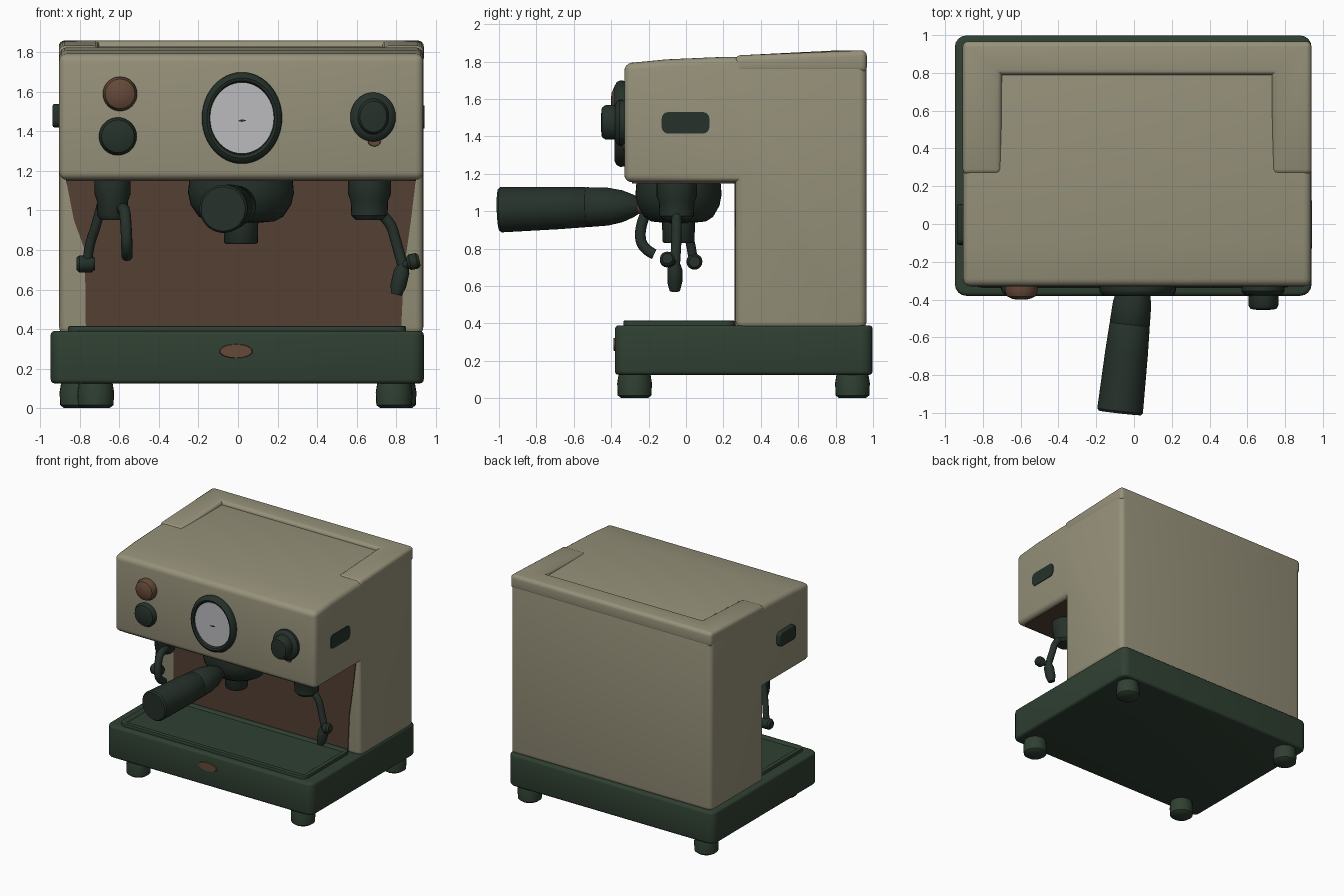
import bpy, bmesh, math
from mathutils import Vector

if "Cube" in bpy.data.objects:
    bpy.data.objects.remove(bpy.data.objects["Cube"])


def material(name, rgb):
    m = bpy.data.materials.new(name)
    m.diffuse_color = (*rgb, 1)
    m.use_nodes = True
    m.node_tree.nodes["Principled BSDF"].inputs["Base Color"].default_value = m.diffuse_color
    return m


CREAM = material("cream_enamel", (0.305, 0.285, 0.195))
GREEN = material("dark_green", (0.029, 0.051, 0.032))
DEEP = material("deep_green_black", (0.019, 0.031, 0.023))
BROWN = material("brown_panel", (0.088, 0.050, 0.032))
COPPER = material("copper", (0.130, 0.067, 0.040))
WHITE = material("dial_white", (0.50, 0.50, 0.52))


def finish(name, bm, mat):
    bmesh.ops.recalc_face_normals(bm, faces=bm.faces)
    me = bpy.data.meshes.new(name)
    bm.to_mesh(me)
    bm.free()
    me.materials.append(mat)
    ob = bpy.data.objects.new(name, me)
    bpy.context.collection.objects.link(ob)
    return ob


def prism(name, mat, pts, axis, a, b, bevel=0, segs=3, inset=None):
    """Extrude a 2D outline along an axis and round its convex edges."""
    put = {'x': lambda u, v, t: (t, u, v), 'y': lambda u, v, t: (u, t, v),
           'z': lambda u, v, t: (u, v, t)}[axis]
    bm = bmesh.new()
    ra = [bm.verts.new(put(u, v, a)) for u, v in pts]
    rb = [bm.verts.new(put(u, v, b)) for u, v in pts]
    n = len(pts)
    bm.faces.new(ra)
    top = bm.faces.new(rb)
    for i in range(n):
        bm.faces.new((ra[i], ra[(i + 1) % n], rb[(i + 1) % n], rb[i]))
    bmesh.ops.recalc_face_normals(bm, faces=bm.faces)
    if inset:
        bmesh.ops.inset_region(bm, faces=[top], thickness=inset[0])
        bmesh.ops.inset_region(bm, faces=[top], thickness=0.01, depth=-inset[1])
    if bevel:
        edges = [e for e in bm.edges if e.calc_face_angle_signed(0) > 0.5]
        bmesh.ops.bevel(bm, geom=edges, offset=bevel, segments=segs,
                        profile=0.5, affect='EDGES', clamp_overlap=True)
    return finish(name, bm, mat)


def rrect(u0, u1, v0, v1, r, n=4):
    """Rounded rectangle outline."""
    pts = []
    for k, (cu, cv) in enumerate([(u1 - r, v1 - r), (u0 + r, v1 - r),
                                  (u0 + r, v0 + r), (u1 - r, v0 + r)]):
        for i in range(n + 1):
            t = math.pi / 2 * (k + i / n)
            pts.append((cu + r * math.cos(t), cv + r * math.sin(t)))
    return pts


def lathe(name, mat, profile, origin, axis=(0, 0, 1), sx=1, sy=1, n=32):
    """Turn (radius, height) points around an axis; sx, sy make it oval."""
    q = Vector((0, 0, 1)).rotation_difference(Vector(axis))
    bm = bmesh.new()
    rings = []
    for r, h in profile:
        rings.append([bm.verts.new(Vector(origin) + q @ Vector((
            sx * r * math.cos(2 * math.pi * i / n),
            sy * r * math.sin(2 * math.pi * i / n), h))) for i in range(n)])
    for p, s in zip(rings, rings[1:]):
        for i in range(n):
            bm.faces.new((p[i], p[(i + 1) % n], s[(i + 1) % n], s[i]))
    bm.faces.new(rings[0])
    bm.faces.new(rings[-1])
    return finish(name, bm, mat)


def tube(name, mat, pts, r):
    cu = bpy.data.curves.new(name, 'CURVE')
    cu.dimensions = '3D'
    cu.bevel_depth, cu.bevel_resolution, cu.use_fill_caps = r, 4, True
    s = cu.splines.new('NURBS')
    s.points.add(len(pts) - 1)
    for p, co in zip(s.points, pts):
        p.co = (*co, 1)
    s.order_u, s.use_endpoint_u, s.resolution_u = 3, True, 8
    cu.materials.append(mat)
    ob = bpy.data.objects.new(name, cu)
    bpy.context.collection.objects.link(ob)
    bpy.ops.object.select_all(action='DESELECT')
    ob.select_set(True)
    bpy.context.view_layer.objects.active = ob
    bpy.ops.object.convert(target='MESH')


FRONT = (0, -1, 0)

# Housing: column and overhanging head from the side profile
prism("housing", CREAM, [(-0.33, 1.155), (-0.33, 1.79), (-0.1, 1.812), (0.2, 1.825),
      (0.965, 1.83), (0.965, 0.37), (0.265, 0.37), (0.265, 1.155)], 'x', -0.905, 0.938, 0.04, 4)

# Raised U-shaped rim on the roof, open to the front, with ramped ends
rim = prism("roof_rim", CREAM, [(-0.907, 0.26), (-0.70, 0.26), (-0.70, 0.79), (0.73, 0.79),
            (0.73, 0.26), (0.94, 0.26), (0.94, 0.967), (-0.907, 0.967)], 'z', 1.74, 1.86, 0.03, 4)
for v in rim.data.vertices:
    if v.co.z > 1.78:
        v.co.z -= 0.03 * max(0, min(1, (0.5 - v.co.y) / 0.24))

# Brown splash panel and head underside
prism("splash_panel", BROWN, [(-0.77, 0.39), (-0.775, 0.8), (-0.83, 0.95), (-0.87, 1.155),
      (0.90, 1.155), (0.875, 0.95), (0.84, 0.7), (0.825, 0.39)], 'y', 0.258, 0.267)
prism("head_underside", BROWN, rrect(-0.87, 0.90, -0.29, 0.265, 0.03), 'z', 1.148, 1.157)

# Base, drip tray and badge
prism("base", GREEN, rrect(-0.948, 0.94, -0.38, 0.998, 0.06), 'z', 0.125, 0.39, 0.02)
prism("drip_tray", GREEN, rrect(-0.86, 0.85, -0.335, 0.262, 0.05), 'z', 0.37, 0.415,
      0.006, 2, inset=(0.035, 0.012))
lathe("base_badge", COPPER, [(0.085, 0), (0.08, 0.008)], (-0.01, -0.379, 0.288), FRONT, 1, 0.42)

# Feet
for side, x, y in [("front_left", -0.72, -0.275), ("front_right", 0.79, -0.275),
                   ("back_left", -0.81, 0.89), ("back_right", 0.81, 0.89)]:
    lathe("foot_" + side, GREEN, [(0.07, 0), (0.09, 0.015), (0.093, 0.08), (0.085, 0.13)],
          (x, y, 0), n=24)

# Gauge: oval rim, white dial and needle
g = (0.02, -0.325, 1.468)
lathe("gauge_rim", DEEP, [(0.2, 0), (0.203, 0.025), (0.195, 0.045), (0.178, 0.056),
      (0.165, 0.05), (0.16, 0.03)], g, FRONT, 1, 1.14, 48)
lathe("gauge_dial", WHITE, [(0.162, 0.03), (0.162, 0.036)], g, FRONT, 1, 1.1, 48)
prism("gauge_needle", DEEP, [(-0.002, 1.453), (0.02, 1.448), (0.045, 1.455), (0.02, 1.462)],
      'y', -0.364, -0.36)

# Buttons and right-hand knob
dome = [(0.085, 0), (0.087, 0.03), (0.075, 0.058), (0.045, 0.072), (0.015, 0.076)]
lathe("upper_button", COPPER, dome, (-0.597, -0.325, 1.59), FRONT)
lathe("lower_button", DEEP, [(r * 1.1, h * 0.75) for r, h in dome], (-0.608, -0.325, 1.375), FRONT)
lathe("knob_collar", DEEP, [(0.113, 0), (0.115, 0.03), (0.1, 0.05), (0.078, 0.056)],
      (0.683, -0.325, 1.473), FRONT, 1, 1.08)
lathe("knob", DEEP, [(0.08, 0.04), (0.08, 0.105), (0.068, 0.125), (0.03, 0.13)],
      (0.685, -0.325, 1.475), FRONT, 1, 1.15)
lathe("knob_marker", COPPER, [(0.035, 0), (0.03, 0.012)], (0.69, -0.325, 1.35), FRONT, 1, 0.8, 16)

# Side slots
prism("right_slot", DEEP, rrect(-0.13, 0.125, 1.415, 1.53, 0.035), 'x', 0.93, 0.943)
prism("left_slot", DEEP, rrect(-0.11, 0.105, 1.42, 1.54, 0.035), 'x', -0.938, -0.89, 0.01)

# Group head, spout and long handle
lathe("group_head", DEEP, [(0.262, 1.152), (0.268, 1.09), (0.255, 1.03), (0.215, 0.97),
      (0.17, 0.945), (0.09, 0.938)], (0.015, -0.04, 0), sx=1, sy=0.86, n=48)
lathe("spout", DEEP, [(0.088, 0.96), (0.086, 0.84), (0.078, 0.83)], (0.015, -0.04, 0), n=24)
a, b = Vector((0.01, -0.24, 1.03)), Vector((-0.075, -1.0, 1.008))
k = (b - a).length
lathe("handle_neck", DEEP, [(0.035, 0), (0.06, 0.04), (0.085, 0.1), (0.102, 0.18),
      (0.107, 0.29), (0.1, 0.3)], a, b - a, n=32)
lathe("handle_grip", DEEP, [(0.098, 0.28), (0.107, 0.295), (0.114, 0.45), (0.122, k - 0.012),
      (0.112, k)], a, b - a, n=32)
lathe("handle_ferrule", COPPER, [(0.04, -0.03), (0.045, 0.02)], a, b - a, n=20)

# Wand mounts under the head
for side, x, s in [("left", -0.635, 0.9), ("right", 0.665, 1.08)]:
    lathe("wand_mount_" + side, DEEP, [(0.1 * s, 1.152), (0.1 * s, 1.08), (0.088 * s, 1.05),
          (0.085 * s, 0.975), (0.065 * s, 0.952)], (x, -0.05, 0), n=24)

# Left wand with foot, and curved lever beside it
tube("left_wand", DEEP, [(-0.69, -0.03, 1.03), (-0.715, -0.01, 0.93), (-0.755, 0.03, 0.82),
     (-0.765, 0.04, 0.72)], 0.025)
lathe("left_wand_tip", DEEP, [(0.03, 0), (0.043, 0.015), (0.043, 0.075), (0.03, 0.095)],
      (-0.818, 0.045, 0.73), (1, 0, 0), n=16)
tube("left_lever", DEEP, [(-0.59, -0.09, 1.0), (-0.575, -0.2, 1.03), (-0.565, -0.25, 0.9),
     (-0.562, -0.235, 0.8), (-0.562, -0.17, 0.77)], 0.029)

# Right steam wand with nozzle and side knob
tube("right_wand", DEEP, [(0.70, -0.05, 1.0), (0.77, -0.05, 0.95), (0.80, -0.05, 0.84),
     (0.84, -0.06, 0.70)], 0.027)
lathe("right_wand_nozzle", DEEP, [(0.03, 0), (0.04, 0.03), (0.04, 0.1), (0.028, 0.148)],
      (0.835, -0.06, 0.718), (-0.24, 0, -1), n=16)
tube("right_wand_link", DEEP, [(0.835, -0.06, 0.72), (0.86, -0.08, 0.73), (0.89, -0.1, 0.74)], 0.022)
lathe("right_wand_knob", DEEP, [(0.028, 0), (0.04, 0.015), (0.04, 0.05), (0.028, 0.065)],
      (0.855, -0.1, 0.735), (1, 0, 0.2), n=16)

# Smooth shading with crisp edges
bpy.ops.object.select_all(action='SELECT')
bpy.context.view_layer.objects.active = bpy.data.objects["housing"]
bpy.ops.object.shade_smooth_by_angle(angle=math.radians(38))
